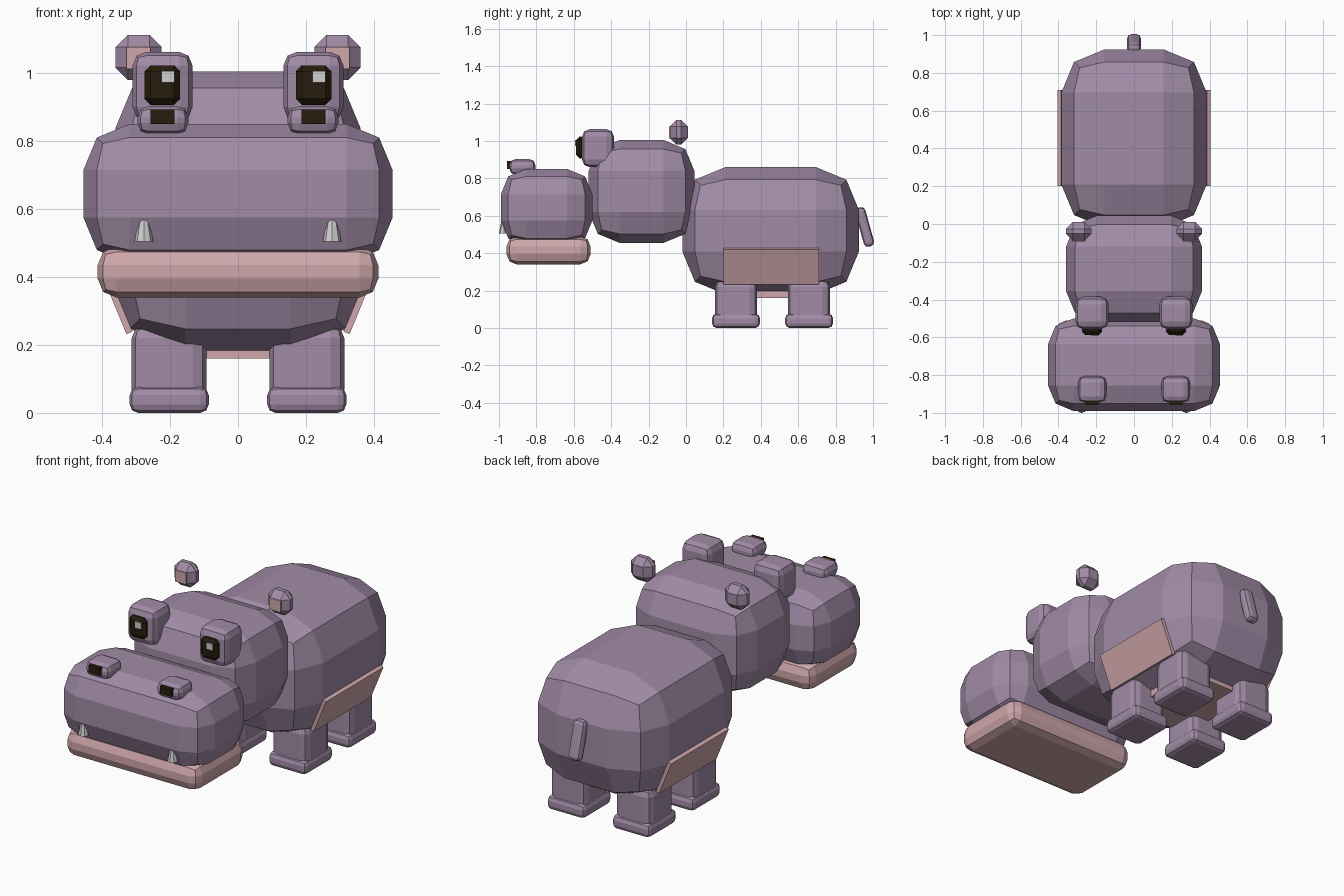
import bpy
import bmesh
from mathutils import Matrix, Vector

old = bpy.data.objects.get("Cube")
if old:
    bpy.data.objects.remove(old, do_unlink=True)


def material(name, rgb):
    m = bpy.data.materials.new(name)
    m.use_nodes = True
    m.diffuse_color = (*rgb, 1)
    m.node_tree.nodes["Principled BSDF"].inputs["Base Color"].default_value = (*rgb, 1)
    return m


MAUVE = material("mauve skin", (0.36, 0.26, 0.385))
PINK = material("soft pink", (0.63, 0.39, 0.41))
DARK = material("dark brown", (0.02, 0.012, 0.004))
WHITE = material("off white", (0.62, 0.62, 0.62))


def finish(bm, name, mat, loc, rot=(0, 0, 0)):
    bmesh.ops.recalc_face_normals(bm, faces=bm.faces)
    me = bpy.data.meshes.new(name)
    bm.to_mesh(me)
    bm.free()
    me.materials.append(mat)
    ob = bpy.data.objects.new(name, me)
    ob.location = loc
    ob.rotation_euler = rot
    bpy.context.collection.objects.link(ob)
    return ob


def block(name, mat, xs, ys, zs, bevel=0, segments=2, rot=(0, 0, 0)):
    """Box given by its x, y and z ranges, with rounded edges."""
    size = [b - a for a, b in (xs, ys, zs)]
    centre = [(a + b) / 2 for a, b in (xs, ys, zs)]
    bm = bmesh.new()
    bmesh.ops.create_cube(bm, size=1, matrix=Matrix.Diagonal((*size, 1)))
    if bevel:
        bmesh.ops.bevel(bm, geom=bm.edges[:], offset=bevel, segments=segments,
                        profile=0.5, affect='EDGES')
    return finish(bm, name, mat, Vector(centre), rot)


def pair(name, mat, xs, ys, zs, bevel=0, segments=2, tilt=0):
    """The same block on the left (+x) and mirrored to the right."""
    block("left_" + name, mat, xs, ys, zs, bevel, segments, (0, tilt, 0))
    block("right_" + name, mat, (-xs[1], -xs[0]), ys, zs, bevel, segments, (0, -tilt, 0))


# Main masses
block("body", MAUVE, (-0.385, 0.385), (-0.02, 0.925), (0.18, 0.86), 0.23)
block("head", MAUVE, (-0.36, 0.36), (-0.52, 0.045), (0.455, 1.005), 0.165)
block("snout", MAUVE, (-0.455, 0.455), (-0.99, -0.5), (0.44, 0.85), 0.135)
block("lower_jaw", PINK, (-0.413, 0.413), (-0.96, -0.51), (0.34, 0.49), 0.055)

# Belly and flank panels
block("belly_panel", PINK, (-0.2, 0.2), (0.2, 0.71), (0.16, 0.22))
pair("flank_panel", PINK, (0.348, 0.368), (0.2, 0.71), (0.228, 0.432), tilt=0.39)

# Legs and feet
for end, y in (("front", 0.267), ("back", 0.658)):
    pair(end + "_leg", MAUVE, (0.093, 0.313), (y - 0.113, y + 0.113), (0.03, 0.26), 0.04)
    pair(end + "_foot", MAUVE, (0.086, 0.319), (y - 0.128, y + 0.128), (0, 0.077), 0.025)

# Ears
pair("ear", MAUVE, (0.225, 0.36), (-0.087, 0.01), (0.98, 1.113), 0.036, 1)
pair("inner_ear", PINK, (0.258, 0.328), (-0.092, -0.084), (1.012, 1.077))

# Eyes, with the glint on the same side of both pupils
pair("eye_mound", MAUVE, (0.134, 0.31), (-0.556, -0.385), (0.86, 1.063), 0.04)
pair("pupil", DARK, (0.17, 0.275), (-0.588, -0.54), (0.907, 1.023), 0.018, 1)
for side, x in (("left", 0.238), ("right", -0.206)):
    block(side + "_glint", WHITE, (x - 0.019, x + 0.019), (-0.593, -0.585), (0.972, 1.006))

# Nostrils
pair("nostril_mound", MAUVE, (0.146, 0.296), (-0.945, -0.805), (0.82, 0.903), 0.033)
pair("nostril", DARK, (0.187, 0.257), (-0.957, -0.93), (0.85, 0.893))

# Teeth
for side, x in (("left", 0.277), ("right", -0.277)):
    bm = bmesh.new()
    bmesh.ops.create_cone(bm, cap_ends=True, segments=8, radius1=0.028,
                          radius2=0.014, depth=0.07)
    finish(bm, side + "_tooth", WHITE, (x, -0.973, 0.539))

# Tail
block("tail", MAUVE, (-0.036, 0.036), (0.927, 0.983), (0.432, 0.648), 0.022, 2, (0.27, 0, 0))
